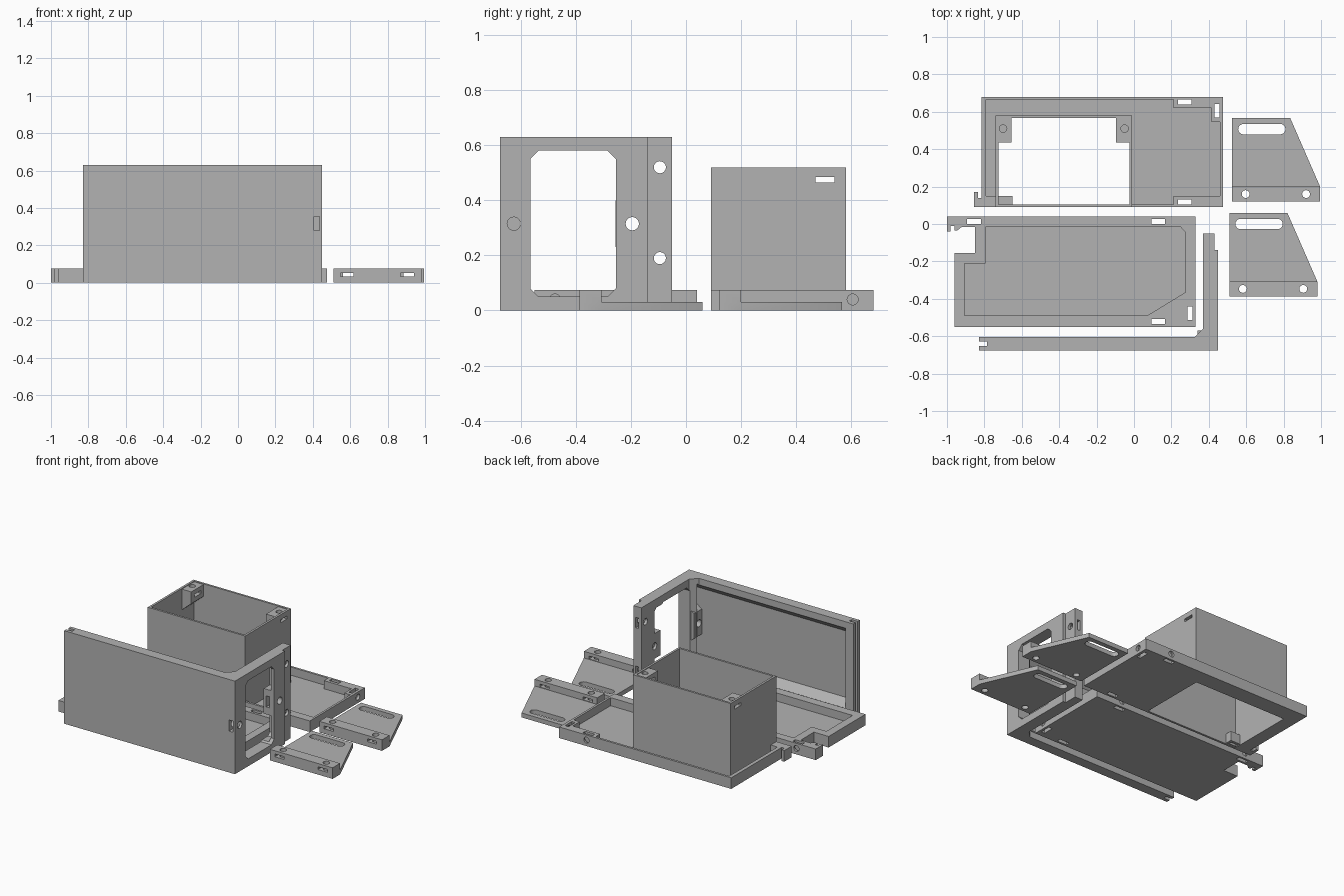
import bpy, bmesh, math

grey = bpy.data.materials.new("light_grey")
grey.diffuse_color = (0.45, 0.45, 0.45, 1)


def prism(name, pts, lo, hi, axis="z"):
    """Extrude a flat outline along an axis; outline is xy, xz or yz."""
    place = {"z": lambda u, v, w: (u, v, w),
             "y": lambda u, v, w: (u, w, v),
             "x": lambda u, v, w: (w, u, v)}[axis]
    bm = bmesh.new()
    bottom = [bm.verts.new(place(u, v, lo)) for u, v in pts]
    top = [bm.verts.new(place(u, v, hi)) for u, v in pts]
    bm.faces.new(bottom)
    bm.faces.new(top)
    n = len(pts)
    for i in range(n):
        j = (i + 1) % n
        bm.faces.new((bottom[i], bottom[j], top[j], top[i]))
    bmesh.ops.recalc_face_normals(bm, faces=bm.faces)
    me = bpy.data.meshes.new(name)
    bm.to_mesh(me)
    bm.free()
    me.materials.append(grey)
    ob = bpy.data.objects.new(name, me)
    bpy.context.collection.objects.link(ob)
    return ob


def rect(u0, u1, v0, v1, c=0):
    """Rectangle outline with optional corner chamfer."""
    if not c:
        return [(u0, v0), (u1, v0), (u1, v1), (u0, v1)]
    return [(u0 + c, v0), (u1 - c, v0), (u1, v0 + c), (u1, v1 - c),
            (u1 - c, v1), (u0 + c, v1), (u0, v1 - c), (u0, v0 + c)]


def circle(u, v, r, n=24):
    return [(u + r * math.cos(2 * math.pi * i / n),
             v + r * math.sin(2 * math.pi * i / n)) for i in range(n)]


def combine(ob, tool, op):
    mod = ob.modifiers.new("join", "BOOLEAN")
    mod.operation, mod.object, mod.solver = op, tool, "EXACT"
    bpy.context.view_layer.objects.active = ob
    bpy.ops.object.modifier_apply(modifier=mod.name)
    me = tool.data
    bpy.data.objects.remove(tool)
    bpy.data.meshes.remove(me)


def cut(ob, pts, lo, hi, axis="z"):
    combine(ob, prism("cutter", pts, lo, hi, axis), "DIFFERENCE")


def add(ob, pts, lo, hi, axis="z"):
    combine(ob, prism("addition", pts, lo, hi, axis), "UNION")


def finish(ob):
    bpy.ops.object.select_all(action="DESELECT")
    ob.select_set(True)
    bpy.context.view_layer.objects.active = ob
    bpy.ops.object.shade_smooth_by_angle(angle=math.radians(30))


H = 0.075     # tray rim height

# Standing corner cover: long wall, side wall and rear tab
cover = prism("corner_cover", [
    (-0.83, -0.675), (0.45, -0.675), (0.45, -0.14), (0.43, -0.14),
    (0.43, -0.05), (0.37, -0.05), (0.37, -0.56), (0.325, -0.605),
    (-0.83, -0.605)], 0, 0.63)
# recessed inner panel with sloped top and bottom
cut(cover, [(-0.655, 0.09), (-0.595, 0.035), (-0.595, 0.595), (-0.655, 0.54)],
    -0.77, 0.385, "x")
# end groove
cut(cover, rect(-0.9, -0.785, -0.652, -0.628), -0.1, 0.7)
# side window and the pocket behind its rear jamb
cut(cover, rect(-0.565, -0.255, 0.05, 0.58, 0.03), 0.3, 0.5, "x")
cut(cover, rect(-0.30, -0.19, 0.06, 0.57, 0.02), 0.36, 0.425, "x")
# screw bosses
add(cover, [(0.32, 0.20), (0.34, 0.23), (0.34, 0.40), (0.32, 0.43),
            (0.40, 0.43), (0.40, 0.20)][1:3] + [(0.40, 0.44), (0.40, 0.19)],
    -0.66, -0.57, "y")
add(cover, rect(0.372, 0.43, 0.23, 0.40), -0.256, -0.18, "y")
# screw holes and nut slots
cut(cover, circle(-0.625, 0.315, 0.024), 0.32, 0.5, "x")
cut(cover, circle(-0.195, 0.315, 0.024), 0.3, 0.5, "x")
cut(cover, rect(0.405, 0.435, 0.28, 0.355), -0.7, -0.595, "y")
cut(cover, rect(0.39, 0.415, 0.28, 0.355), -0.27, -0.17, "y")
for z in (0.19, 0.52):
    cut(cover, circle(-0.095, z, 0.022), 0.3, 0.5, "x")
    cut(cover, rect(0.39, 0.412, z - 0.035, z + 0.035), -0.125, 0, "y")
finish(cover)

# Shallow lid tray with hook arm
lid = prism("lid_tray", [
    (-0.96, -0.55), (0.33, -0.55), (0.33, 0.04), (-1.0, 0.04),
    (-1.0, -0.04), (-0.98, -0.04), (-0.98, -0.01), (-0.96, -0.01),
    (-0.96, -0.035), (-0.945, -0.035), (-0.92, -0.015), (-0.85, -0.015),
    (-0.85, -0.155), (-0.96, -0.155)], 0, H)
cut(lid, [(-0.905, -0.49), (0.07, -0.49), (0.275, -0.365), (0.275, -0.045),
          (0.25, -0.017), (-0.795, -0.017), (-0.795, -0.21),
          (-0.905, -0.21)], 0.02, 0.2)
for x, y in ((-0.855, 0.013), (0.13, 0.013), (0.13, -0.522)):
    cut(lid, rect(x - 0.037, x + 0.037, y - 0.013, y + 0.013), -0.1, 0.2)
cut(lid, rect(0.287, 0.313, -0.512, -0.44), -0.1, 0.2)
for x in (-0.855, 0.13):
    cut(lid, circle(x, 0.04, 0.02, 16), 0.01, 0.1, "y")
cut(lid, circle(0.13, 0.04, 0.02, 16), -0.6, -0.525, "y")
cut(lid, circle(-0.476, 0.04, 0.02, 16), 0.3, 0.4, "x")
finish(lid)

# Base tray with tall open box
base = prism("box_tray", [
    (-0.855, 0.09), (0.475, 0.09), (0.475, 0.68), (-0.815, 0.68),
    (-0.815, 0.14), (-0.835, 0.14), (-0.835, 0.17), (-0.855, 0.17)], 0, H)
cut(base, [(-0.79, 0.15), (-0.70, 0.15), (-0.70, 0.105), (0.21, 0.105),
           (0.21, 0.15), (0.46, 0.15), (0.46, 0.545), (0.415, 0.545),
           (0.415, 0.62), (0.21, 0.62), (0.21, 0.665), (-0.79, 0.665)],
    0.02, 0.2)
add(base, rect(-0.74, -0.01, 0.091, 0.58), 0.01, 0.52)
cut(base, rect(-0.725, -0.025, 0.105, 0.566), -0.1, 0.7)
# upper screw ears inside the box
add(base, [(-0.73, 0.515), (-0.73, 0.37), (-0.655, 0.435), (-0.655, 0.515)],
    0.435, 0.572, "y")
add(base, [(-0.02, 0.515), (-0.095, 0.515), (-0.095, 0.435), (-0.02, 0.37)],
    0.435, 0.572, "y")
for x in (-0.70, -0.05):
    cut(base, circle(x, 0.51, 0.02, 16), 0.43, 0.6)
cut(base, rect(0.47, 0.54, 0.465, 0.485), -0.9, 0.1, "x")
# lower corner ledge
add(base, rect(-0.73, -0.65, 0.1, 0.15), 0.005, 0.07)
cut(base, rect(-0.72, -0.668, 0.112, 0.132), -0.1, 0.055)
# nut slots and screw holes in the rim
for y in (0.653, 0.118):
    cut(base, rect(0.235, 0.307, y - 0.013, y + 0.013), -0.1, 0.2)
cut(base, rect(0.43, 0.456, 0.57, 0.642), -0.1, 0.2)
cut(base, circle(0.27, 0.04, 0.02, 16), 0.655, 0.75, "y")
cut(base, circle(0.27, 0.04, 0.02, 16), 0.05, 0.115, "y")
cut(base, circle(0.605, 0.04, 0.02, 16), 0.44, 0.55, "x")
finish(base)

# Two slanted mounting brackets
for name, x, y in (("rear_bracket", 0.525, 0.12), ("front_bracket", 0.51, -0.387)):
    br = prism(name, [(x, y), (x + 0.47, y), (x + 0.47, y + 0.08),
                      (x + 0.31, y + 0.447), (x, y + 0.447)], 0, 0.03)
    add(br, [(y, 0.0), (y + 0.08, 0.0), (y + 0.08, H), (y, H)],
        x, x + 0.47, "x")
    # rounded adjustment slot
    cx, r = (x + 0.06, x + 0.257), 0.028
    slot = [(cx[k] + r * math.sin(math.pi * (i / 8 + k) + math.pi) * 1.0,
             y + 0.387 + r * math.cos(math.pi * (i / 8 + k) + math.pi) * -1.0)
            for k in (0, 1) for i in range(9)]
    cut(br, slot, -0.1, 0.2)
    # screw holes and nut slots
    for dx in (0.072, 0.395):
        cut(br, circle(x + dx, y + 0.04, 0.021, 16), -0.1, 0.2)
        cut(br, rect(x + dx - 0.035, x + dx + 0.035, 0.034, 0.053),
            y - 0.1, y + 0.2, "y")
    finish(br)
